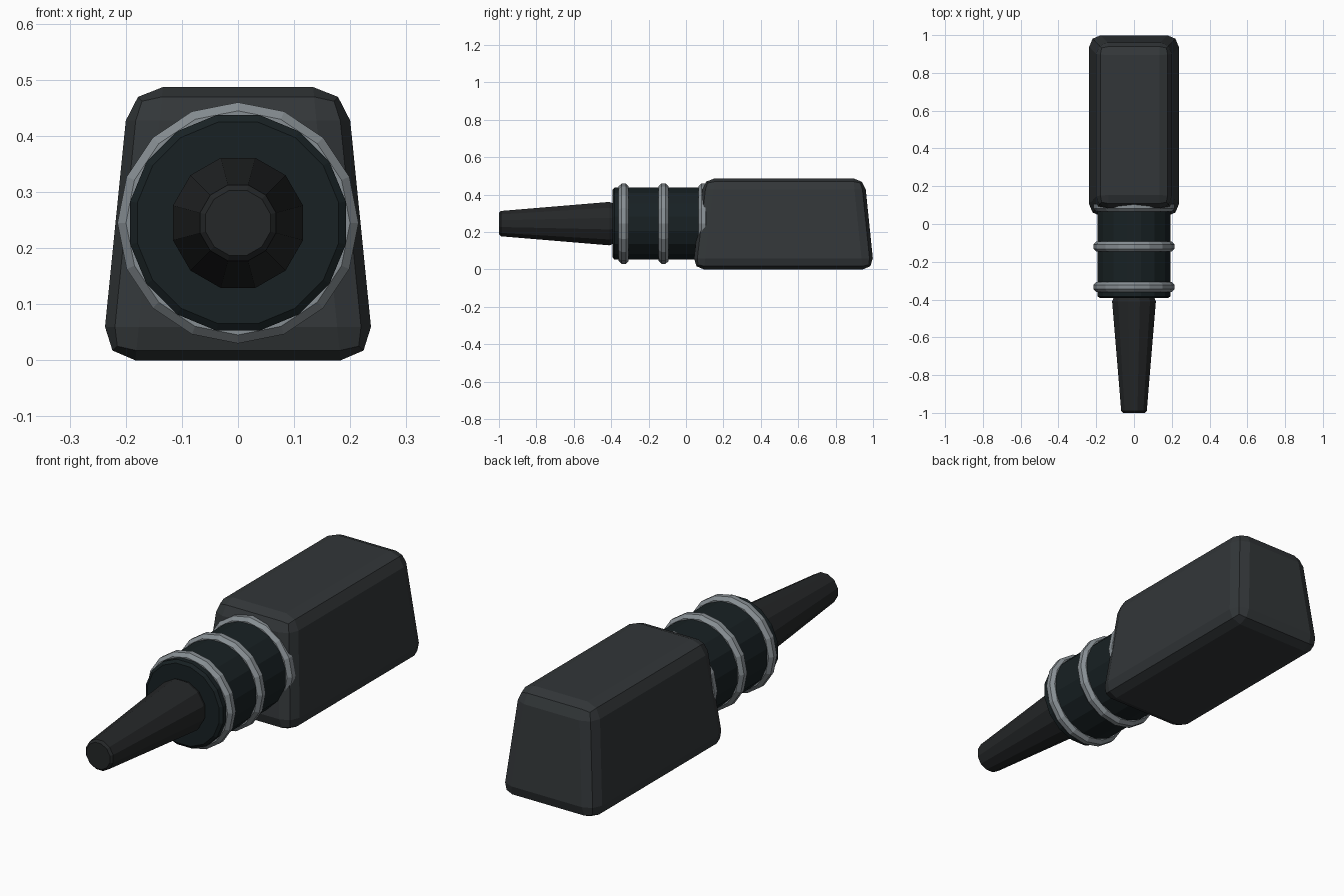
import bpy, bmesh
from math import pi, cos, sin

if "Cube" in bpy.data.objects:
    bpy.data.objects.remove(bpy.data.objects["Cube"])

AXIS_Z = 0.245


def material(name, rgb):
    m = bpy.data.materials.new(name)
    m.diffuse_color = (*rgb, 1)
    m.use_nodes = True
    m.node_tree.nodes["Principled BSDF"].inputs["Base Color"].default_value = m.diffuse_color
    return m


def add_object(name, bm, mat):
    bmesh.ops.recalc_face_normals(bm, faces=bm.faces)
    mesh = bpy.data.meshes.new(name)
    bm.to_mesh(mesh)
    bm.free()
    mesh.materials.append(mat)
    ob = bpy.data.objects.new(name, mesh)
    bpy.context.collection.objects.link(ob)
    return ob


def lathe(name, profile, sides, mat, phase=0.0, ring=False):
    """Spin (y, radius) points round the long axis; ring closes the profile."""
    bm = bmesh.new()
    loops = []
    for y, r in profile:
        angles = [2 * pi * (i + phase) / sides for i in range(sides)]
        loops.append([bm.verts.new((r * sin(a), y, AXIS_Z + r * cos(a))) for a in angles])
    pairs = list(zip(loops, loops[1:]))
    if ring:
        pairs.append((loops[-1], loops[0]))
    else:
        bm.faces.new(loops[0])
        bm.faces.new(loops[-1])
    for a, b in pairs:
        for i in range(sides):
            j = (i + 1) % sides
            bm.faces.new((a[i], a[j], b[j], b[i]))
    return add_object(name, bm, mat)


shell = material("dark_shell", (0.032, 0.037, 0.040))
rubber = material("black_rubber", (0.009, 0.015, 0.017))
cable = material("dark_cable", (0.018, 0.020, 0.021))
metal = material("grey_ring", (0.24, 0.27, 0.29))

# Tapered, bevelled housing
bm = bmesh.new()
bmesh.ops.create_cube(bm, size=2)
for v in bm.verts:
    top = v.co.z > 0
    front, back, half = (0.093, 0.955, 0.194) if top else (0.036, 1.005, 0.243)
    v.co = (half * v.co.x, back if v.co.y > 0 else front, 0.487 if top else 0)
body = add_object("housing", bm, shell)
bevel = body.modifiers.new("rounded_edges", "BEVEL")
bevel.width = 0.06
bevel.segments = 2

# Cylindrical neck
lathe("neck", [(-0.393, 0.183), (-0.383, 0.196), (0.2, 0.196)], 16, rubber, 0.5)

# Tapered strain relief at the front
lathe("strain_relief", [(-1.0, 0.06), (-0.99, 0.070), (-0.41, 0.120),
                        (-0.385, 0.110)], 12, cable, 0.5)

# Three raised rings around the neck
for k in range(3):
    y0 = -0.333 + 0.213 * k
    tube = [(y0 + 0.029 * cos(2 * pi * (i + 0.5) / 8),
             0.189 + 0.028 * sin(2 * pi * (i + 0.5) / 8)) for i in range(8)]
    lathe(f"ring_{k + 1}", tube, 16, metal, ring=True)
